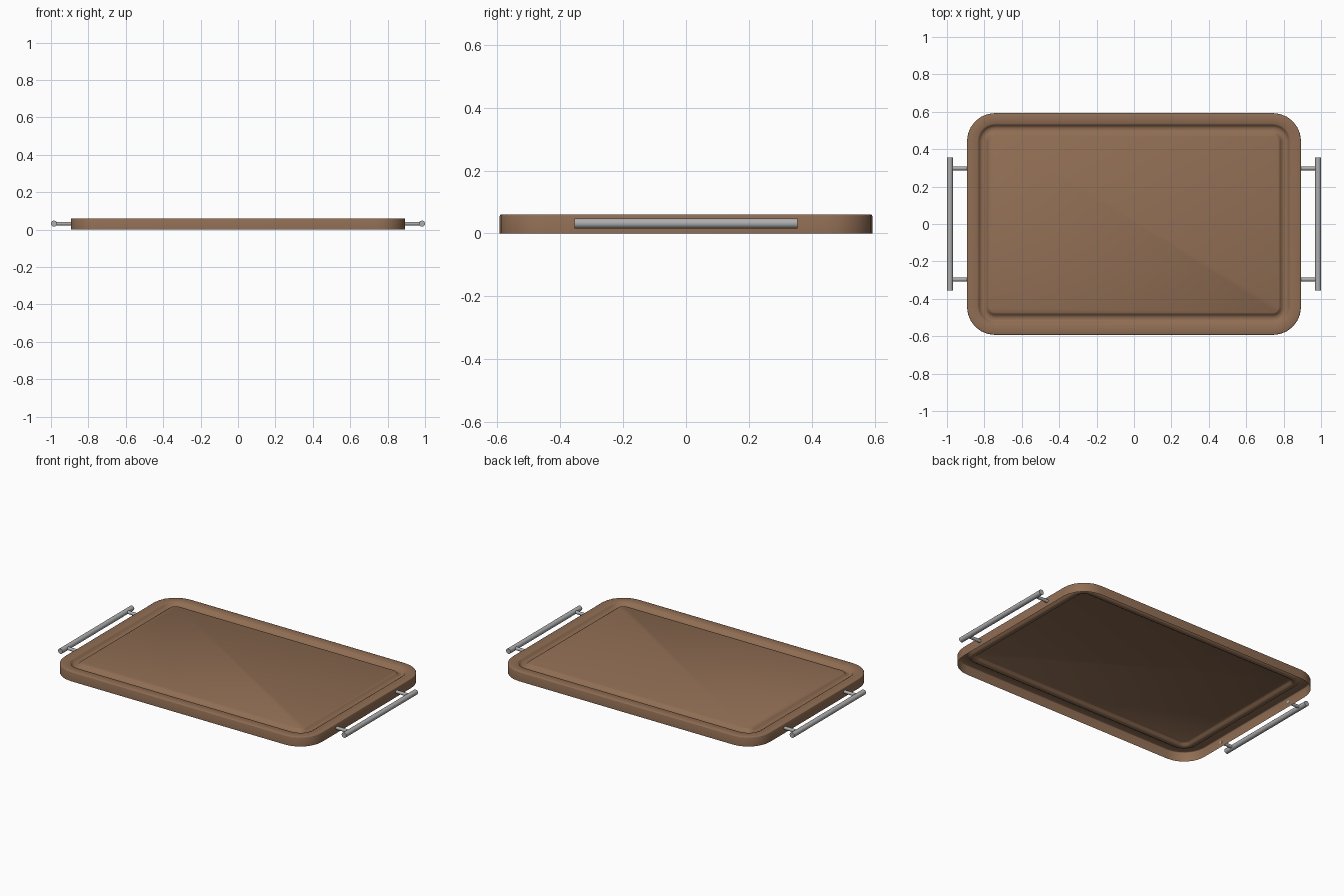
import bpy, bmesh, math
from mathutils import Matrix

if "Cube" in bpy.data.objects:
    bpy.data.objects.remove(bpy.data.objects["Cube"])


def material(name, rgb):
    m = bpy.data.materials.new(name)
    m.diffuse_color = (*rgb, 1)
    m.use_nodes = True
    m.node_tree.nodes["Principled BSDF"].inputs["Base Color"].default_value = m.diffuse_color
    return m


wood = material("warm brown wood", (0.28, 0.155, 0.088))
steel = material("brushed steel", (0.42, 0.42, 0.42))
HX, HY, R = 0.893, 0.593, 0.15   # half sizes and corner radius of the board


def finish(bm, name, mat, angle):
    mesh = bpy.data.meshes.new(name)
    bm.to_mesh(mesh)
    bm.free()
    mesh.materials.append(mat)
    ob = bpy.data.objects.new(name, mesh)
    bpy.context.collection.objects.link(ob)
    bpy.ops.object.select_all(action='DESELECT')
    ob.select_set(True)
    bpy.context.view_layer.objects.active = ob
    bpy.ops.object.shade_smooth_by_angle(angle=math.radians(angle))
    return ob


def rounded_ring(bm, inset, z, seg=6):
    """Rounded rectangle, inset concentrically from the board outline."""
    r = R - inset
    ring = []
    for k, (sx, sy) in enumerate([(1, 1), (-1, 1), (-1, -1), (1, -1)]):
        for i in range(seg + 1):
            a = math.pi / 2 * (k + i / seg)
            ring.append(bm.verts.new((sx * (HX - R) + r * math.cos(a),
                                      sy * (HY - R) + r * math.sin(a), z)))
    return ring


# Board: open-bottomed shell with a rounded groove around the top
profile = [(0, 0), (0, 0.055), (0.0015, 0.0585), (0.005, 0.06),
           (0.056, 0.06), (0.063, 0.056), (0.069, 0.046), (0.079, 0.041),
           (0.094, 0.041), (0.105, 0.046), (0.112, 0.056), (0.119, 0.06)]
bm = bmesh.new()
rings = [rounded_ring(bm, d, z) for d, z in profile]
for a, b in zip(rings, rings[1:]):
    n = len(a)
    for i in range(n):
        j = (i + 1) % n
        bm.faces.new((a[i], a[j], b[j], b[i]))
bm.faces.new(rings[-1])
finish(bm, "board", wood, 50)


def rod(bm, centre, axis, radius, length):
    rot = Matrix.Rotation(math.pi / 2, 4, 'Y' if axis == 'X' else 'X')
    bmesh.ops.create_cone(bm, cap_ends=True, segments=20, radius1=radius,
                          radius2=radius, depth=length,
                          matrix=Matrix.Translation(centre) @ rot)


# Handles: a long bar on two short posts at each end
for side, s in (("left", -1), ("right", 1)):
    bm = bmesh.new()
    rod(bm, (s * 0.984, 0, 0.032), 'Y', 0.016, 0.71)
    finish(bm, side + "_handle_bar", steel, 40)
    bm = bmesh.new()
    for y in (-0.297, 0.297):
        rod(bm, (s * 0.934, y, 0.032), 'X', 0.01, 0.084)
    finish(bm, side + "_handle_posts", steel, 40)
